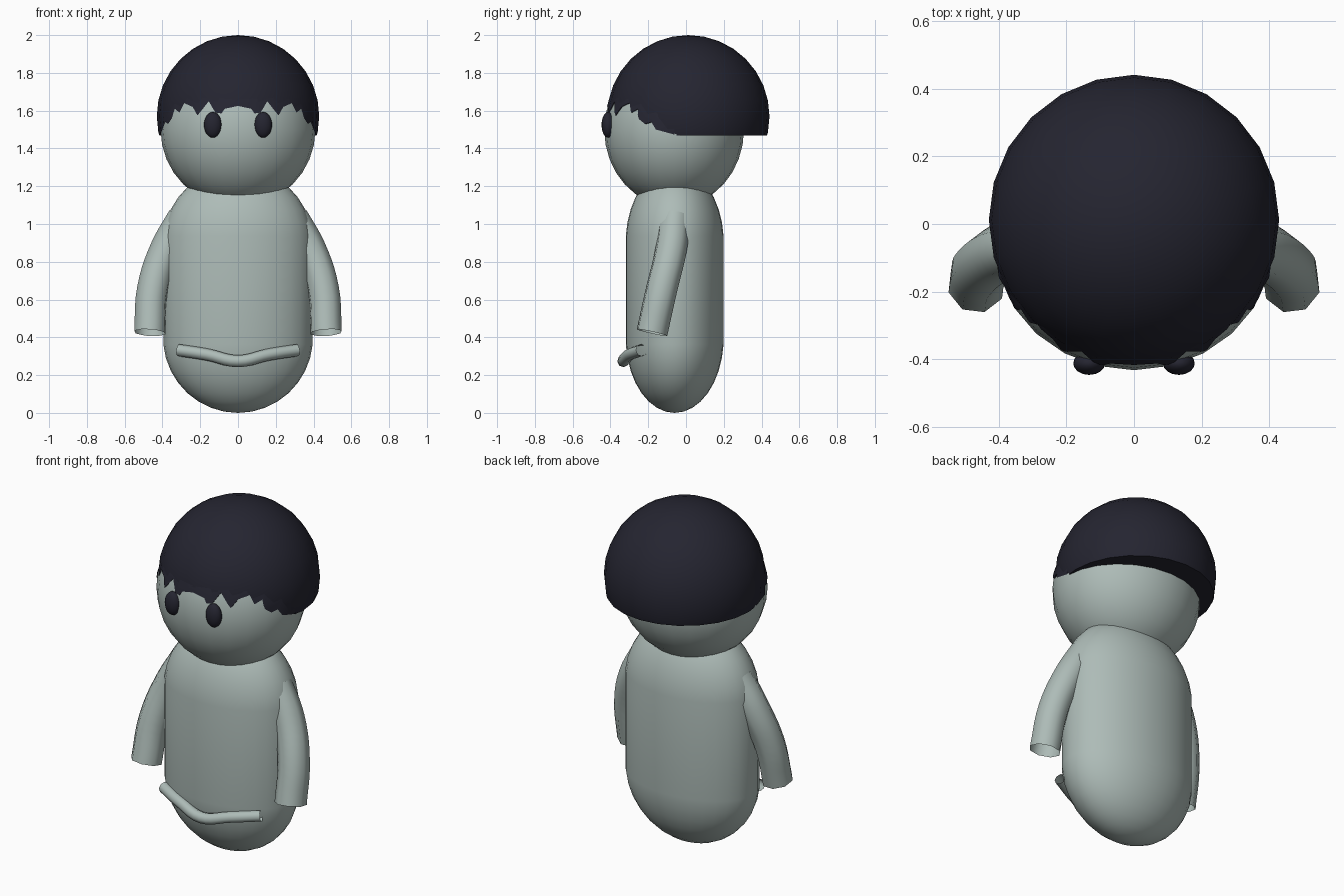
import bpy, bmesh, math
from mathutils import Matrix, Vector

cube = bpy.data.objects.get("Cube")
if cube:
    bpy.data.objects.remove(cube)


def material(name, rgb):
    m = bpy.data.materials.new(name)
    m.use_nodes = True
    m.diffuse_color = (*rgb, 1)
    m.node_tree.nodes["Principled BSDF"].inputs["Base Color"].default_value = (*rgb, 1)
    return m


SKIN = material("pale grey green", (0.42, 0.50, 0.475))
DARK = material("dark navy", (0.018, 0.018, 0.03))


def finish(name, bm, mat):
    bmesh.ops.recalc_face_normals(bm, faces=bm.faces)
    mesh = bpy.data.meshes.new(name)
    bm.to_mesh(mesh)
    bm.free()
    mesh.materials.append(mat)
    ob = bpy.data.objects.new(name, mesh)
    bpy.context.collection.objects.link(ob)
    return ob


def select_only(ob):
    bpy.ops.object.select_all(action='DESELECT')
    ob.select_set(True)
    bpy.context.view_layer.objects.active = ob


def smooth(ob, angle=40):
    select_only(ob)
    bpy.ops.object.shade_smooth_by_angle(angle=math.radians(angle))


def ellipsoid(centre, radii, segments=24, rings=16):
    bm = bmesh.new()
    bmesh.ops.create_uvsphere(bm, u_segments=segments, v_segments=rings, radius=1,
                              matrix=Matrix.Translation(centre) @ Matrix.Diagonal((*radii, 1)))
    return bm


def prism(name, outline, y0, y1):
    """Extrude an x-z outline along y."""
    bm = bmesh.new()
    face = bm.faces.new([bm.verts.new((x, y0, z)) for x, z in outline])
    out = bmesh.ops.extrude_face_region(bm, geom=[face])
    moved = [v for v in out["geom"] if isinstance(v, bmesh.types.BMVert)]
    bmesh.ops.translate(bm, verts=moved, vec=(0, y1 - y0, 0))
    ob = finish(name, bm, DARK)
    ob.hide_render = True
    return ob


def boolean(ob, cutter, operation):
    mod = ob.modifiers.new("cut", 'BOOLEAN')
    mod.object = cutter
    mod.operation = operation
    mod.solver = 'EXACT'
    select_only(ob)
    bpy.ops.object.modifier_apply(modifier=mod.name)
    bpy.data.objects.remove(cutter)


def tube(name, points, radius, mat, sides=8):
    """Open tube along a smooth path."""
    cu = bpy.data.curves.new(name, 'CURVE')
    cu.dimensions = '3D'
    cu.bevel_depth = radius
    cu.bevel_resolution = (sides - 4) // 2
    cu.resolution_u = 5
    sp = cu.splines.new('BEZIER')
    sp.bezier_points.add(len(points) - 1)
    for bp, co in zip(sp.bezier_points, points):
        bp.co = co
        bp.handle_left_type = bp.handle_right_type = 'AUTO'
    cu.materials.append(mat)
    ob = bpy.data.objects.new(name, cu)
    bpy.context.collection.objects.link(ob)
    select_only(ob)
    bpy.ops.object.convert(target='MESH')
    ob = bpy.context.view_layer.objects.active
    smooth(ob, 60)
    return ob


# Body: flattened capsule
bm = ellipsoid((0, 0, 0), (0.397, 0.26, 0.4), 32, 17)
for v in bm.verts:
    v.co += Vector((0, -0.06, 0.65 + math.copysign(0.25, v.co.z)))
smooth(finish("body", bm, SKIN))

# Head
HEAD, HEAD_R = Vector((0, -0.063, 1.5)), Vector((0.41, 0.37, 0.41))
smooth(finish("head", ellipsoid(HEAD, HEAD_R), SKIN))

# Jagged hairline, mirrored across the middle
half = [(0.07, 1.61), (0.088, 1.585), (0.12, 1.59), (0.155, 1.65), (0.19, 1.605),
        (0.215, 1.575), (0.24, 1.62), (0.285, 1.64), (0.31, 1.59), (0.335, 1.61),
        (0.35, 1.56), (0.37, 1.53), (0.385, 1.54), (0.4, 1.5), (0.415, 1.466), (0.6, 1.466)]
hairline = [(-x, z) for x, z in reversed(half)] + [(0, 1.625)] + half

# Hair: dome cut flat below, with the face opening removed
bm = ellipsoid((0, 0.012, 1.57), (0.43, 0.43, 0.43))
cut = bmesh.ops.bisect_plane(bm, geom=bm.verts[:] + bm.edges[:] + bm.faces[:],
                             plane_co=(0, 0, 1.468), plane_no=(0, 0, 1), clear_inner=True)
rim = [e for e in cut["geom_cut"] if isinstance(e, bmesh.types.BMEdge)]
bmesh.ops.edgeloop_fill(bm, edges=rim)
hair = finish("hair", bm, DARK)
boolean(hair, prism("face_cutter", hairline + [(0.6, 1), (-0.6, 1)], -1, -0.05), 'DIFFERENCE')
smooth(hair)

# Fringe: thin layer lying on the forehead
fringe = finish("hair_fringe", ellipsoid(HEAD, HEAD_R * 1.01), DARK)
boolean(fringe, prism("fringe_cutter", hairline + [(0.6, 2.2), (-0.6, 2.2)], -1, -0.06), 'INTERSECT')
smooth(fringe)

# Eyes and arms
for side, s in (("left", 1), ("right", -1)):
    smooth(finish(side + "_eye", ellipsoid((s * 0.133, -0.413, 1.525), (0.047, 0.034, 0.068), 16, 12), DARK))
    path = [(0.29, -0.06, 1.03), (0.385, -0.08, 0.86), (0.452, -0.13, 0.65), (0.467, -0.18, 0.425)]
    tube(side + "_arm", [(s * x, y, z) for x, y, z in path], 0.086, SKIN)

# Curved roll across the belly
tube("belly_roll", [(-0.315, -0.235, 0.332), (-0.16, -0.3, 0.308), (0, -0.332, 0.274),
                    (0.16, -0.3, 0.308), (0.315, -0.235, 0.332)], 0.032, SKIN)
